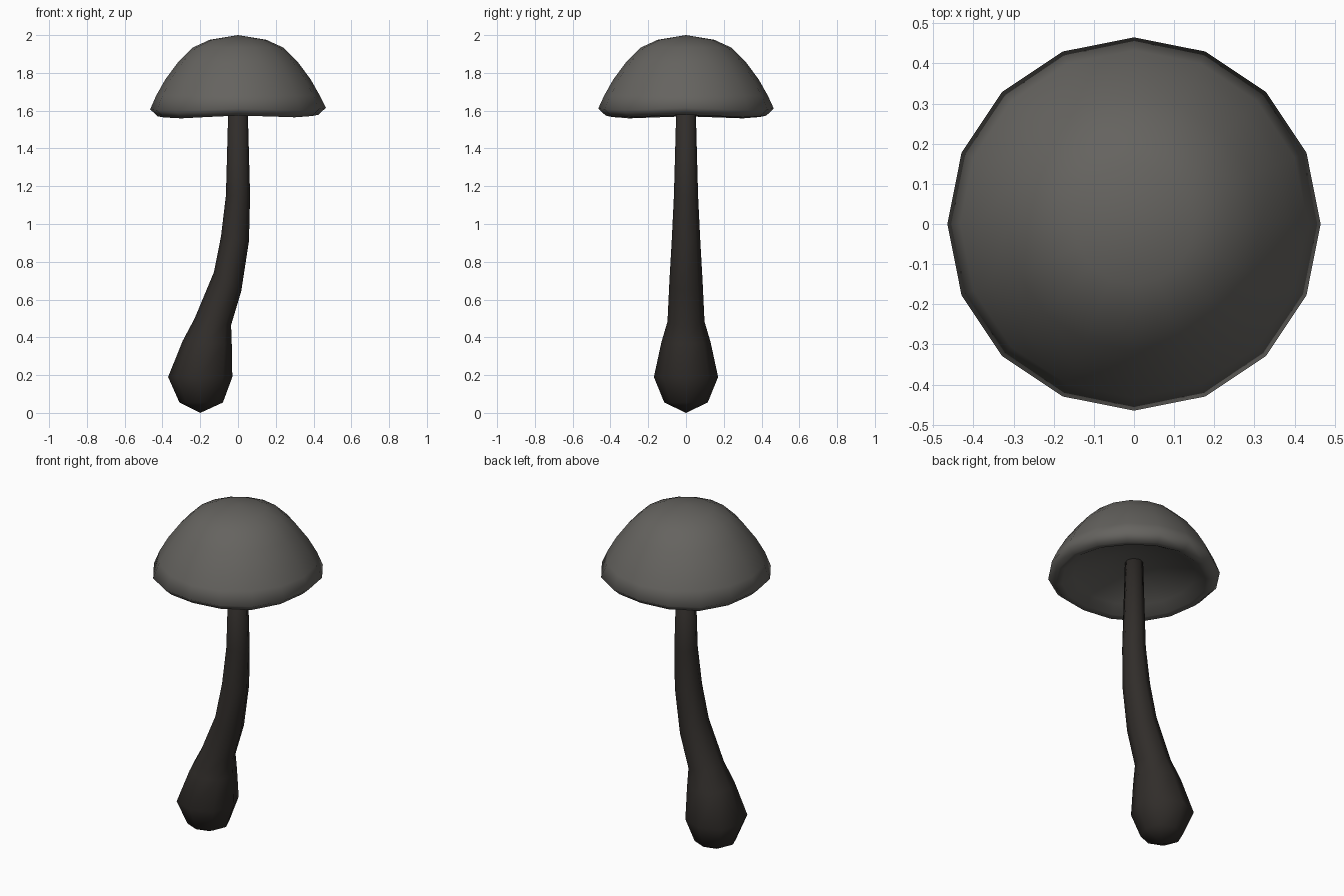
import bpy, bmesh
from math import sin, cos, pi
from mathutils import Vector

if "Cube" in bpy.data.objects:
    bpy.data.objects.remove(bpy.data.objects["Cube"])


def material(name, rgb):
    m = bpy.data.materials.new(name)
    m.diffuse_color = (*rgb, 1)
    m.use_nodes = True
    m.node_tree.nodes["Principled BSDF"].inputs["Base Color"].default_value = m.diffuse_color
    return m


def skin(name, start, rings, end, mat):
    """Closed tube: start point, list of vertex rings, end point."""
    bm = bmesh.new()
    a, b = bm.verts.new(start), bm.verts.new(end)
    loops = [[bm.verts.new(p) for p in r] for r in rings]
    n = len(loops[0])
    for i in range(n):
        j = (i + 1) % n
        bm.faces.new((a, loops[0][j], loops[0][i]))
        bm.faces.new((b, loops[-1][i], loops[-1][j]))
        for lo, hi in zip(loops, loops[1:]):
            bm.faces.new((lo[i], lo[j], hi[j], hi[i]))
    bmesh.ops.recalc_face_normals(bm, faces=bm.faces)
    for f in bm.faces:
        f.smooth = True
    me = bpy.data.meshes.new(name)
    bm.to_mesh(me)
    bm.free()
    me.materials.append(mat)
    ob = bpy.data.objects.new(name, me)
    bpy.context.collection.objects.link(ob)
    return ob


# Cap: 16-sided dome, rounded lip and hollow underside (radius, height, rim waviness)
cap_profile = [(0.15, 1.975, 0), (0.238, 1.935, 0), (0.315, 1.86, 0), (0.385, 1.765, 0),
               (0.433, 1.68, 0), (0.465, 1.605, 1), (0.425, 1.568, 1), (0.39, 1.572, 1),
               (0.33, 1.61, 0), (0.15, 1.67, 0)]
cap_rings = []
for r, z, w in cap_profile:
    angles = [2 * pi * i / 16 for i in range(16)]
    cap_rings.append([(r * cos(t), r * sin(t), z + w * (0.006 * cos(4 * t) + 0.004 * cos(t)))
                      for t in angles])
skin("mushroom_cap", (0, 0, 2.0), cap_rings, (0, 0, 1.685),
     material("cap_grey", (0.13, 0.125, 0.115)))

# Stem: bent 8-sided tube with a bulbous foot (centre x, centre z, radius, tilt)
stem_path = [(-0.195, 0.055, 0.115, 0), (-0.2, 0.19, 0.17, 0), (-0.163, 0.375, 0.13, 0.05),
             (-0.133, 0.483, 0.098, 0.18), (-0.055, 0.695, 0.088, 0.61),
             (-0.016, 0.922, 0.075, 0.17), (0, 1.15, 0.064, 0.02), (0, 1.7, 0.049, 0)]
stem_rings = []
for x, z, r, tilt in stem_path:
    side = Vector((cos(tilt), 0, -sin(tilt)))
    stem_rings.append([Vector((x, 0, z)) + side * r * cos(2 * pi * i / 8)
                       + Vector((0, r * sin(2 * pi * i / 8), 0)) for i in range(8)])
skin("mushroom_stem", (-0.2, 0, 0), stem_rings, (0, 0, 1.7),
     material("stem_brown", (0.03, 0.026, 0.023)))
